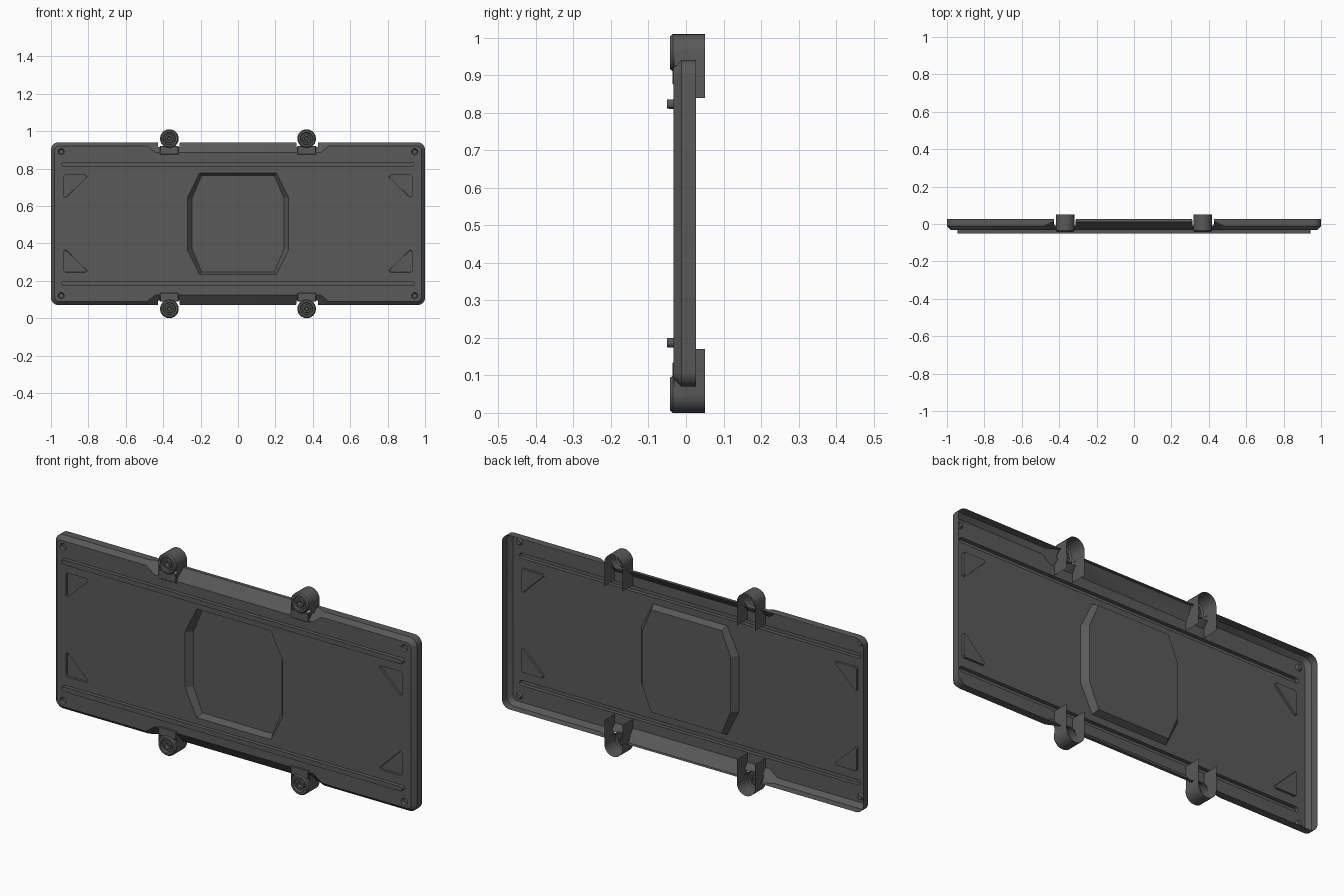
import bpy, bmesh
from math import sin, cos, pi, radians

if "Cube" in bpy.data.objects:
    bpy.data.objects.remove(bpy.data.objects["Cube"])

ZC = 0.505        # mid height of the plate
FRONT = -0.033    # panel face

dark = bpy.data.materials.new("dark_grey")
dark.diffuse_color = (0.1, 0.1, 0.1, 1)
dark.use_nodes = True
dark.node_tree.nodes["Principled BSDF"].inputs["Base Color"].default_value = dark.diffuse_color


def finish(name, bm, smooth=None):
    bmesh.ops.remove_doubles(bm, verts=bm.verts, dist=1e-5)
    bmesh.ops.recalc_face_normals(bm, faces=bm.faces)
    me = bpy.data.meshes.new(name)
    bm.to_mesh(me)
    bm.free()
    me.materials.append(dark)
    ob = bpy.data.objects.new(name, me)
    bpy.context.collection.objects.link(ob)
    if smooth:
        bpy.ops.object.select_all(action='DESELECT')
        ob.select_set(True)
        bpy.context.view_layer.objects.active = ob
        bpy.ops.object.shade_smooth_by_angle(angle=radians(smooth))
    return ob


def ring(bm, pts):
    return [bm.verts.new((x, y, ZC + w)) for x, y, w in pts]


def bridge(bm, a, b, closed=True):
    n = len(a)
    for i in range(n if closed else n - 1):
        j = (i + 1) % n
        bm.faces.new((a[i], a[j], b[j], b[i]))


def four_way(quarter, flip):
    """Mirror a quarter outline into a full loop."""
    q = [flip(p, 1, 1) for p in quarter]
    q += [flip(p, 1, -1) for p in reversed(quarter)]
    q += [flip(p, -1, -1) for p in quarter]
    return q + [flip(p, -1, 1) for p in reversed(quarter)]


holes = []


def feature(name, outer, inner, y, smooth=None):
    """Pressed shape: a hole in the panel, walls and a cap at depth y."""
    holes.append(outer)
    bm = bmesh.new()
    a = ring(bm, [(x, FRONT, w) for x, w in outer])
    b = ring(bm, [(x, y, w) for x, w in inner])
    bridge(bm, a, b)
    bm.faces.new(b)
    return finish(name, bm, smooth)


def circle(x, w, r, n=16):
    return [(x + r * cos(2 * pi * i / n), w + r * sin(2 * pi * i / n)) for i in range(n)]


def stadium(half, w, r, n=6):
    right = [(half - r + r * cos(a), w + r * sin(a))
             for a in [-pi / 2 + pi * i / n for i in range(n + 1)]]
    return right + [(-x, 2 * w - z) for x, z in right]


def shrink(pts, k):
    cx = sum(p[0] for p in pts) / len(pts)
    cw = sum(p[1] for p in pts) / len(pts)
    return [(cx + (x - cx) * k, cw + (w - cw) * k) for x, w in pts]


# Rails, corner pockets and screw recesses
tri = [(0.815, 0.26), (0.922, 0.26), (0.93, 0.252), (0.93, 0.145),
       (0.92, 0.14), (0.807, 0.25)]
for sz in (1, -1):
    feature("rail", stadium(0.945, sz * 0.318, 0.013), stadium(0.944, sz * 0.318, 0.012), -0.05, 35)
    for sx in (1, -1):
        t = [(sx * x, sz * w) for x, w in tri]
        feature("corner_pocket", t, shrink(t, 0.98), FRONT + 0.010)
        c = circle(sx * 0.945, sz * 0.385, 0.017)
        feature("screw_recess", c, shrink(c, 0.7), FRONT + 0.010, 35)

# Central eight-sided recess, side walls blended into the floor
mir2 = lambda p, sx, sz: (p[0] * sx, p[1] * sz)
centre = feature("centre_recess",
                 four_way([(0.205, 0.272), (0.27, 0.14)], mir2),
                 four_way([(0.195, 0.257), (0.245, 0.137)], mir2), FRONT + 0.03)

# Panel shell: quarter outline as (front, shoulder, back) points
slope = lambda x: ((x, FRONT, 0.38), (x, 0.010, 0.435), (x, 0.027, 0.435))
cut = lambda x: ((x, FRONT, 0.38), (x, -0.008, 0.41), (x, -0.008, 0.41))
quarter = [slope(0.311), cut(0.314), cut(0.426), slope(0.429), slope(0.44),
           ((0.485, FRONT, 0.415), (0.485, -0.012, 0.435), (0.485, 0.027, 0.435))]
for i in range(7):
    a = pi / 2 - i * pi / 12
    p = lambda r, y: (0.96 + r * cos(a), y, 0.395 + r * sin(a))
    quarter.append((p(0.02, FRONT), p(0.04, -0.012), p(0.04, 0.027)))
bm = bmesh.new()
mir3 = lambda p, sx, sz: (p[0] * sx, p[1], p[2] * sz)
rings = [ring(bm, four_way([q[k] for q in quarter], mir3)) for k in range(3)]
loops = [rings[0]] + [ring(bm, [(x, FRONT, w) for x, w in h]) for h in holes]
edges = [bm.edges.new((l[i - 1], l[i])) for l in loops for i in range(len(l))]
bmesh.ops.triangle_fill(bm, use_beauty=True, use_dissolve=False, edges=edges, normal=(0, -1, 0))
bridge(bm, rings[0], rings[1])
bridge(bm, rings[1], rings[2])
finish("panel_shell", bm, 25)

# Mounting bosses: turned front, arched sleeve open at the back, small tab
turned = [(0.05, 0.0), (0.05, -0.035), (0.044, -0.042), (0.034, -0.042), (0.031, -0.03),
          (0.023, -0.03), (0.021, -0.037), (0.012, -0.037), (0.009, -0.02)]
N = 24
for sx in (1, -1):
    for sz in (1, -1):
        cx, cw = sx * 0.367, sz * 0.455
        bm = bmesh.new()
        rs = [ring(bm, [(x, y, w) for x, w in circle(cx, cw, r, N)]) for r, y in turned]
        for a, b in zip(rs, rs[1:]):
            bridge(bm, a, b)
        bm.faces.new(rs[-1])
        finish("boss_front", bm, 35)

        arch = [(0.05, 0.335)] + [(0.05 * cos(pi * i / 12), 0.455 + 0.05 * sin(pi * i / 12))
                                  for i in range(13)] + [(-0.05, 0.335)]
        bm = bmesh.new()
        ends = []
        for y in (0.0, 0.05):
            ends.append(ring(bm, [(cx + x, y, sz * w) for x, w in arch]))
        bridge(bm, ends[0], ends[1], closed=False)
        # lower side walls reaching forward to the panel
        for s in (-0.05, 0.05):
            bm.faces.new(ring(bm, [(cx + s, FRONT + 0.001, sz * 0.335), (cx + s, 0.0, sz * 0.335),
                                   (cx + s, 0.0, sz * 0.455), (cx + s, FRONT + 0.001, sz * 0.455)]))
        finish("boss_sleeve", bm, 35)

        bm = bmesh.new()
        base = ring(bm, [(cx - 0.05, FRONT, sz * 0.37), (cx + 0.05, FRONT, sz * 0.37),
                         (cx + 0.05, FRONT, sz * 0.415), (cx - 0.05, FRONT, sz * 0.415)])
        top = ring(bm, [(cx - 0.047, -0.036, sz * 0.373), (cx + 0.047, -0.036, sz * 0.373),
                        (cx + 0.047, -0.036, sz * 0.412), (cx - 0.047, -0.036, sz * 0.412)])
        bridge(bm, base, top)
        bm.faces.new(top)
        finish("boss_tab", bm)
